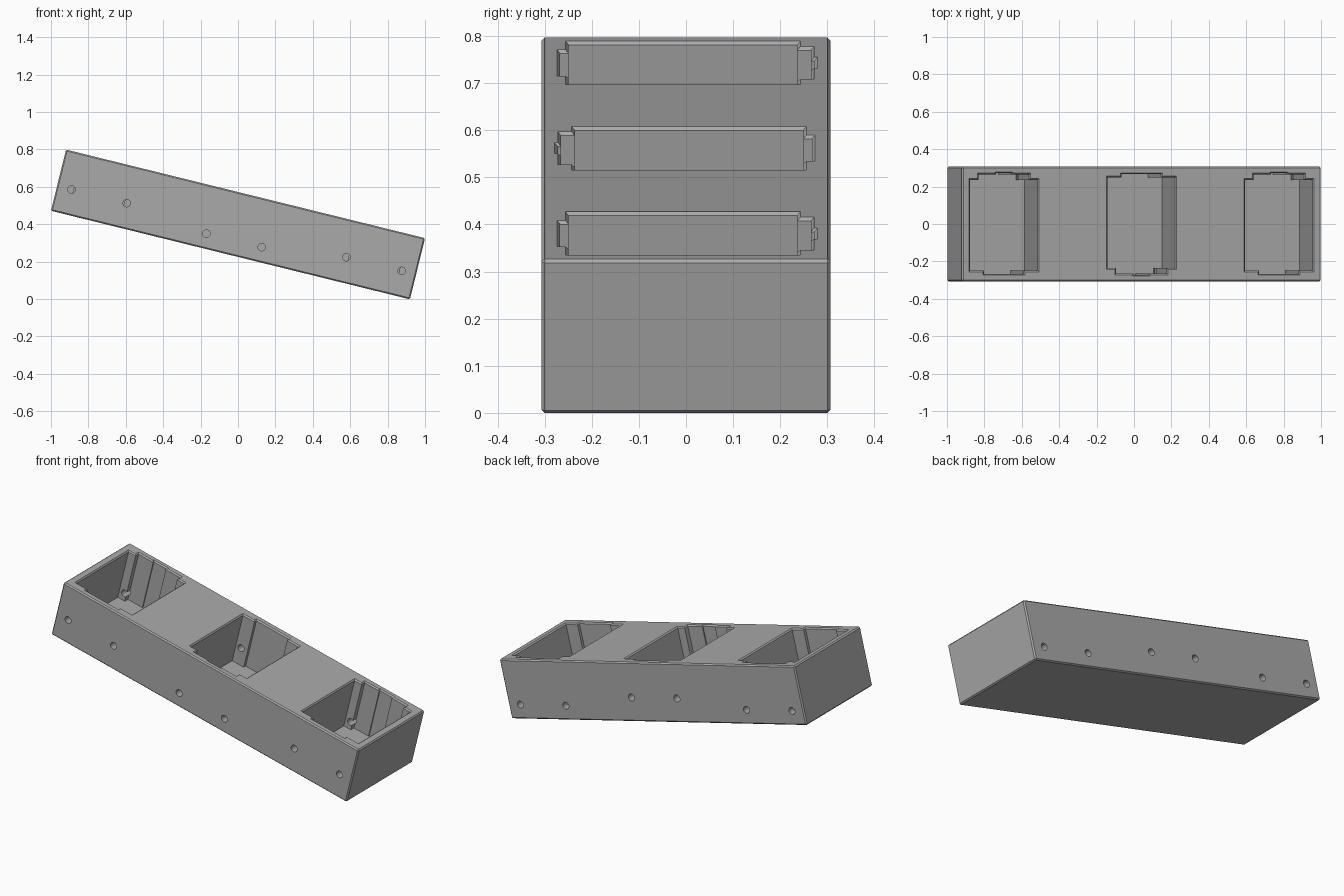
import bpy, bmesh, math
from mathutils import Matrix, Vector

if "Cube" in bpy.data.objects:
    bpy.data.objects.remove(bpy.data.objects["Cube"], do_unlink=True)

LENGTH, WIDTH, HEIGHT = 1.977, 0.614, 0.337
TILT = math.radians(13.85)
CHAMFER = 0.007
PITCH = 0.757
POCKET_DEPTH = 0.30
TOP = HEIGHT / 2

grey = bpy.data.materials.new("matte grey")
grey.use_nodes = True
colour = (0.4, 0.4, 0.4, 1)
grey.diffuse_color = colour
grey.node_tree.nodes["Principled BSDF"].inputs["Base Color"].default_value = colour


def make_object(name, bm):
    bmesh.ops.recalc_face_normals(bm, faces=bm.faces)
    mesh = bpy.data.meshes.new(name)
    bm.to_mesh(mesh)
    bm.free()
    mesh.materials.append(grey)
    obj = bpy.data.objects.new(name, mesh)
    bpy.context.collection.objects.link(obj)
    return obj


def outline(grow):
    """Stepped pocket plan: a rectangle with side recesses, grown outwards."""
    g = grow
    # each side: (half width, y) steps from the main rectangle outwards
    front = [(0.186, -0.249), (0.109, -0.267)]
    back = [(0.186, 0.236), (0.139, 0.265), (0.042, 0.272)]

    def side(steps, sign):
        half = []
        for i, (w, y) in enumerate(steps):
            half.append((w + g, y + sign * g))
            if i + 1 < len(steps):
                half.append((steps[i + 1][0] + g, y + sign * g))
        return half

    f, b = side(front, -1), side(back, 1)
    return ([(-x, y) for x, y in f] + [(x, y) for x, y in reversed(f)]
            + b + [(-x, y) for x, y in reversed(b)])


def pocket_cutter(x, flip):
    """Straight walled pocket with a chamfered rim."""
    bm = bmesh.new()
    over = 0.01
    levels = [(TOP - POCKET_DEPTH, 0), (TOP - CHAMFER, 0),
              (TOP + over, CHAMFER + over)]
    rings = [[bm.verts.new((x + px * flip, py * flip, z)) for px, py in outline(g)]
             for z, g in levels]
    for low, high in zip(rings, rings[1:]):
        for i in range(len(low)):
            j = (i + 1) % len(low)
            bm.faces.new((low[i], low[j], high[j], high[i]))
    bm.faces.new(rings[0])
    bm.faces.new(rings[-1])
    return make_object("pocket_cutter", bm)


def hole_cutter(x, side, depth):
    """Cross hole through one long wall."""
    bm = bmesh.new()
    place = (Matrix.Translation((x, side * 0.28, TOP - depth))
             @ Matrix.Rotation(math.pi / 2, 4, "X"))
    bmesh.ops.create_cone(bm, cap_ends=True, segments=24, radius1=0.02,
                          radius2=0.02, depth=0.16, matrix=place)
    return make_object("hole_cutter", bm)


# chamfered block
bm = bmesh.new()
bmesh.ops.create_cube(bm, size=1)
bmesh.ops.scale(bm, vec=Vector((LENGTH, WIDTH, HEIGHT)), verts=bm.verts)
bmesh.ops.bevel(bm, geom=bm.edges[:], offset=CHAMFER, segments=1, affect="EDGES")
block = make_object("holder_block", bm)

# three pockets, the middle one turned round, each with two holes per long wall
cutters = []
for i, flip in ((-1, 1), (0, -1), (1, 1)):
    centre = i * PITCH
    cutters.append(pocket_cutter(centre, flip))
    for dx in (-0.152, 0.152):
        cutters.append(hole_cutter(centre + dx, -flip, 0.20))
        cutters.append(hole_cutter(centre + dx, flip, 0.256))

bpy.context.view_layer.objects.active = block
for cutter in cutters:
    cutter.hide_render = True
    mod = block.modifiers.new("cut", "BOOLEAN")
    mod.operation = "DIFFERENCE"
    mod.solver = "EXACT"
    mod.object = cutter
    bpy.ops.object.modifier_apply(modifier=mod.name)
    bpy.data.objects.remove(cutter, do_unlink=True)

# tilt so the block rests on its lower right edge
block.data.transform(Matrix.Rotation(TILT, 4, "Y"))
lowest = min(v.co.z for v in block.data.vertices)
block.data.transform(Matrix.Translation((0, 0, -lowest)))

bpy.ops.object.select_all(action="DESELECT")
block.select_set(True)
bpy.ops.object.shade_smooth_by_angle(angle=math.radians(30))
